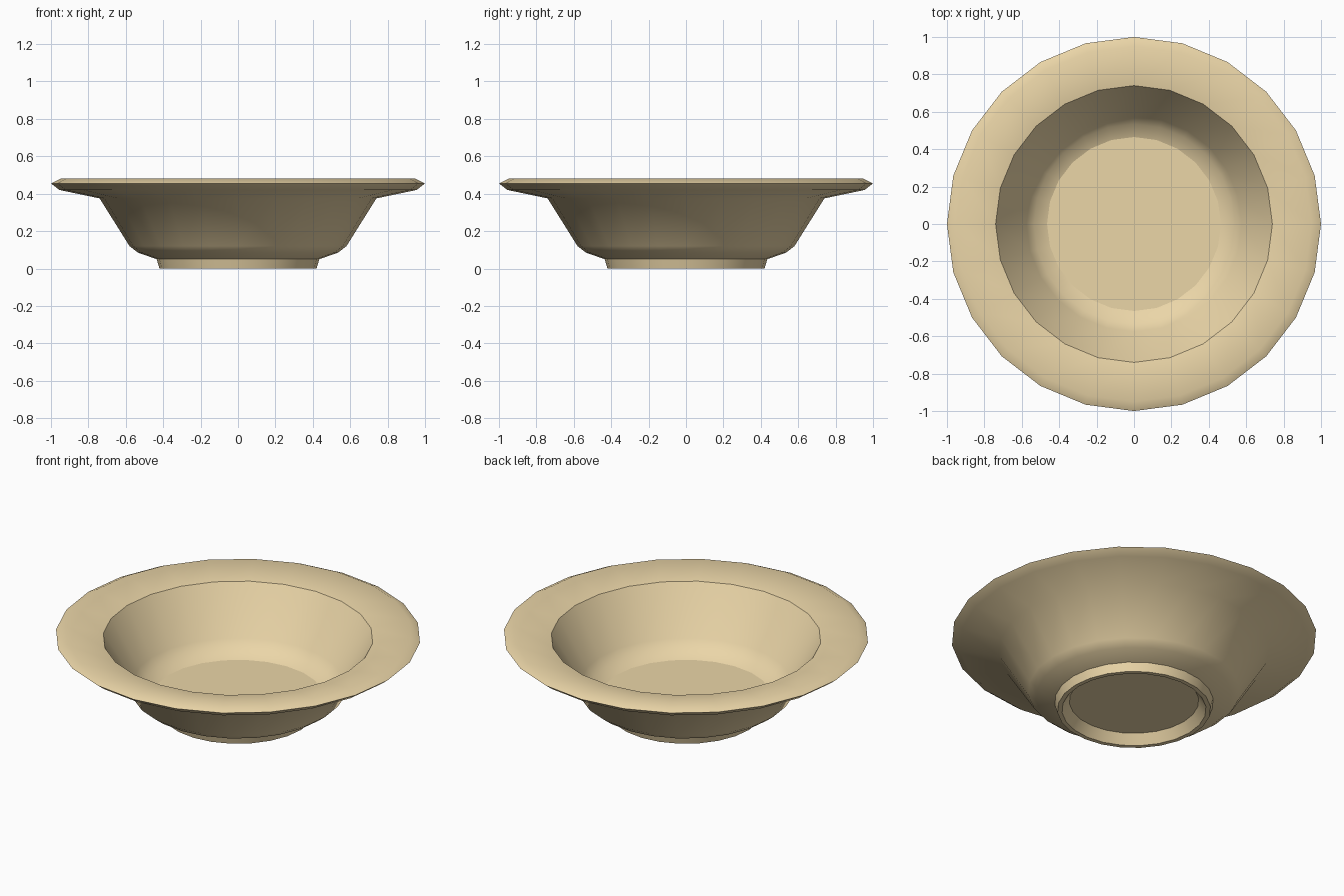
import bpy, bmesh
from math import cos, sin, pi

if "Cube" in bpy.data.objects:
    bpy.data.objects.remove(bpy.data.objects["Cube"])

SIDES = 24
# lathe profile (radius, height, hard edge), from underside recess to inner floor
PROFILE = [
    (0.355, 0.055, True),                                               # recess under foot
    (0.395, 0.0, True), (0.42, 0.0, True), (0.435, 0.05, True),         # foot ring
    (0.535, 0.085, False), (0.58, 0.12, False), (0.74, 0.375, False),   # outer wall
    (0.955, 0.42, False), (1.0, 0.455, True), (0.95, 0.48, False),      # brim
    (0.74, 0.443, True),                                                # inner lip
    (0.575, 0.175, False), (0.535, 0.125, False), (0.465, 0.095, True), # inner wall, floor
]

bm = bmesh.new()
rings = [[bm.verts.new((r * cos(2 * pi * i / SIDES), r * sin(2 * pi * i / SIDES), z))
          for i in range(SIDES)] for r, z, _ in PROFILE]
for a, b in zip(rings, rings[1:]):
    for i in range(SIDES):
        j = (i + 1) % SIDES
        bm.faces.new((a[i], a[j], b[j], b[i])).smooth = True

# flat underside and floor discs
bm.faces.new(rings[0][::-1])
bm.faces.new(rings[-1])

# hard creases around the marked rings
for ring, (_, _, hard) in zip(rings, PROFILE):
    if hard:
        for i in range(SIDES):
            bm.edges.get((ring[i], ring[(i + 1) % SIDES])).smooth = False

bmesh.ops.recalc_face_normals(bm, faces=bm.faces)
mesh = bpy.data.meshes.new("bowl")
bm.to_mesh(mesh)
bm.free()
bowl = bpy.data.objects.new("bowl", mesh)
bpy.context.collection.objects.link(bowl)

glaze = bpy.data.materials.new("tan_glaze")
glaze.diffuse_color = (0.83, 0.67, 0.39, 1)
glaze.use_nodes = True
glaze.node_tree.nodes["Principled BSDF"].inputs["Base Color"].default_value = glaze.diffuse_color
mesh.materials.append(glaze)
